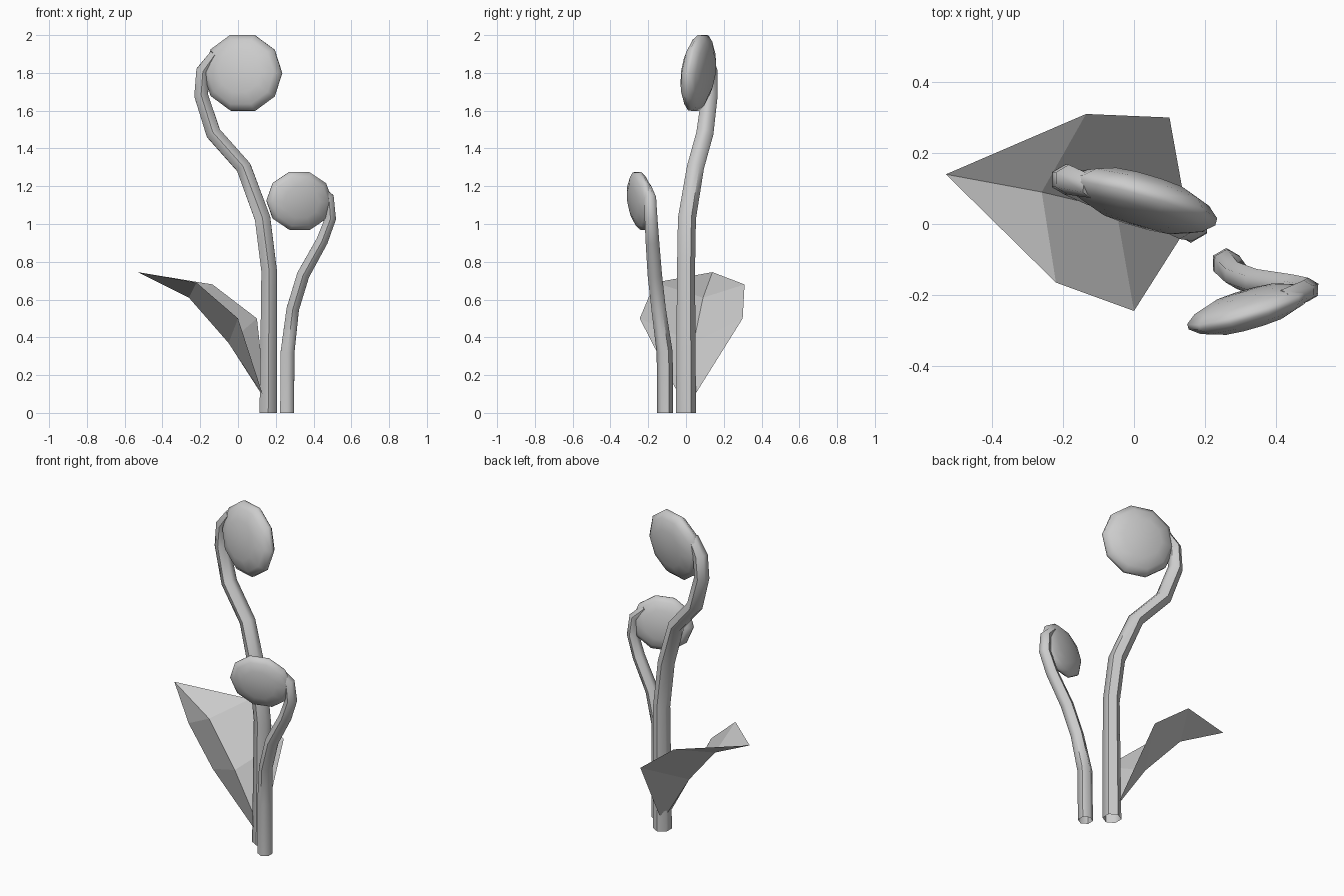
import bpy, math
from mathutils import Vector

if "Cube" in bpy.data.objects:
    bpy.data.objects.remove(bpy.data.objects["Cube"])


def make(name, verts, faces, smooth=None):
    me = bpy.data.meshes.new(name)
    me.from_pydata([tuple(v) for v in verts], [], faces)
    me.update()
    ob = bpy.data.objects.new(name, me)
    bpy.context.collection.objects.link(ob)
    if smooth:
        bpy.ops.object.select_all(action='DESELECT')
        ob.select_set(True)
        bpy.context.view_layer.objects.active = ob
        bpy.ops.object.shade_smooth_by_angle(angle=math.radians(smooth))
    return ob


def bridge(a, b, n):
    return [(a + i, a + (i + 1) % n, b + (i + 1) % n, b + i) for i in range(n)]


def stem(name, path, sides=6):
    """Tube through (x, y, z, radius) points; rings sit square to the path."""
    pts = [Vector(p[:3]) for p in path]
    verts, faces = [], []
    for k, p in enumerate(pts):
        t = (pts[min(k + 1, len(pts) - 1)] - pts[max(k - 1, 0)]).normalized()
        if k == 0:
            t = Vector((0, 0, 1))
        side = Vector((0, 1, 0)).cross(t).normalized()
        front = t.cross(side)
        for i in range(sides):
            a = math.tau * (i + 0.5) / sides
            verts.append(p + path[k][3] * 1.06 * (side * math.cos(a) + front * math.sin(a)))
        if k:
            faces += bridge((k - 1) * sides, k * sides, sides)
    faces.append(tuple(range((len(pts) - 1) * sides, len(pts) * sides)))
    return make(name, verts, faces, 60)


def curl(name, centre, rx, rz, thick, yaw, lean, sides=10):
    """Lens-shaped curled head."""
    c = Vector(centre)
    u = Vector((math.cos(yaw), math.sin(yaw), 0)) * rx
    v = Vector((0, lean, rz))
    n = u.cross(v).normalized() * thick
    profile = [(0.55, 0.88), (0.85, 0.55), (1, 0.15), (1, -0.15), (0.85, -0.55), (0.55, -0.88)]
    verts, faces = [], []
    for k, (r, h) in enumerate(profile):
        for i in range(sides):
            a = math.tau * i / sides
            verts.append(c + r * (u * math.cos(a) + v * math.sin(a)) + n * h)
        if k:
            faces += bridge(k * sides, (k - 1) * sides, sides)
    f, b = len(verts), len(verts) + 1
    verts += [c + n, c - n]
    last = (len(profile) - 1) * sides
    for i in range(sides):
        j = (i + 1) % sides
        faces += [(f, i, j), (b, last + j, last + i)]
    return make(name, verts, faces, 80)


# tall sprout
stem("tall_stem", [(0.16, 0, 0, 0.05), (0.165, 0, 0.75, 0.045), (0.13, 0.005, 1.03, 0.045),
                   (0.03, 0.05, 1.3, 0.043), (-0.13, 0.1, 1.48, 0.043),
                   (-0.195, 0.125, 1.68, 0.04), (-0.185, 0.125, 1.81, 0.04),
                   (-0.12, 0.105, 1.9, 0.03)])
curl("tall_curl", (0.025, 0.065, 1.8), 0.215, 0.21, 0.07, math.radians(-16), 0.027)

# short sprout
stem("short_stem", [(0.26, -0.11, 0, 0.04), (0.262, -0.113, 0.32, 0.04),
                    (0.29, -0.145, 0.55, 0.036), (0.345, -0.165, 0.73, 0.036),
                    (0.445, -0.178, 0.91, 0.034), (0.49, -0.185, 1.03, 0.032),
                    (0.48, -0.19, 1.14, 0.03), (0.42, -0.21, 1.2, 0.024)])
curl("short_curl", (0.325, -0.24, 1.122), 0.18, 0.16, 0.052, math.radians(16), -0.02)

# folded leaf: base, two rows (near edge, midrib, far edge), tip
make("leaf",
     [(0.13, -0.04, 0.1), (0.13, 0.01, 0.09), (0.145, 0.05, 0.1),
      (0, -0.245, 0.5), (-0.05, 0.04, 0.37), (0.1, 0.3, 0.5),
      (-0.22, -0.165, 0.69), (-0.26, 0.09, 0.61), (-0.135, 0.31, 0.68),
      (-0.53, 0.14, 0.745)],
     [(0, 1, 4, 3), (1, 2, 5, 4), (3, 4, 7, 6), (4, 5, 8, 7), (6, 7, 9), (7, 8, 9)])
